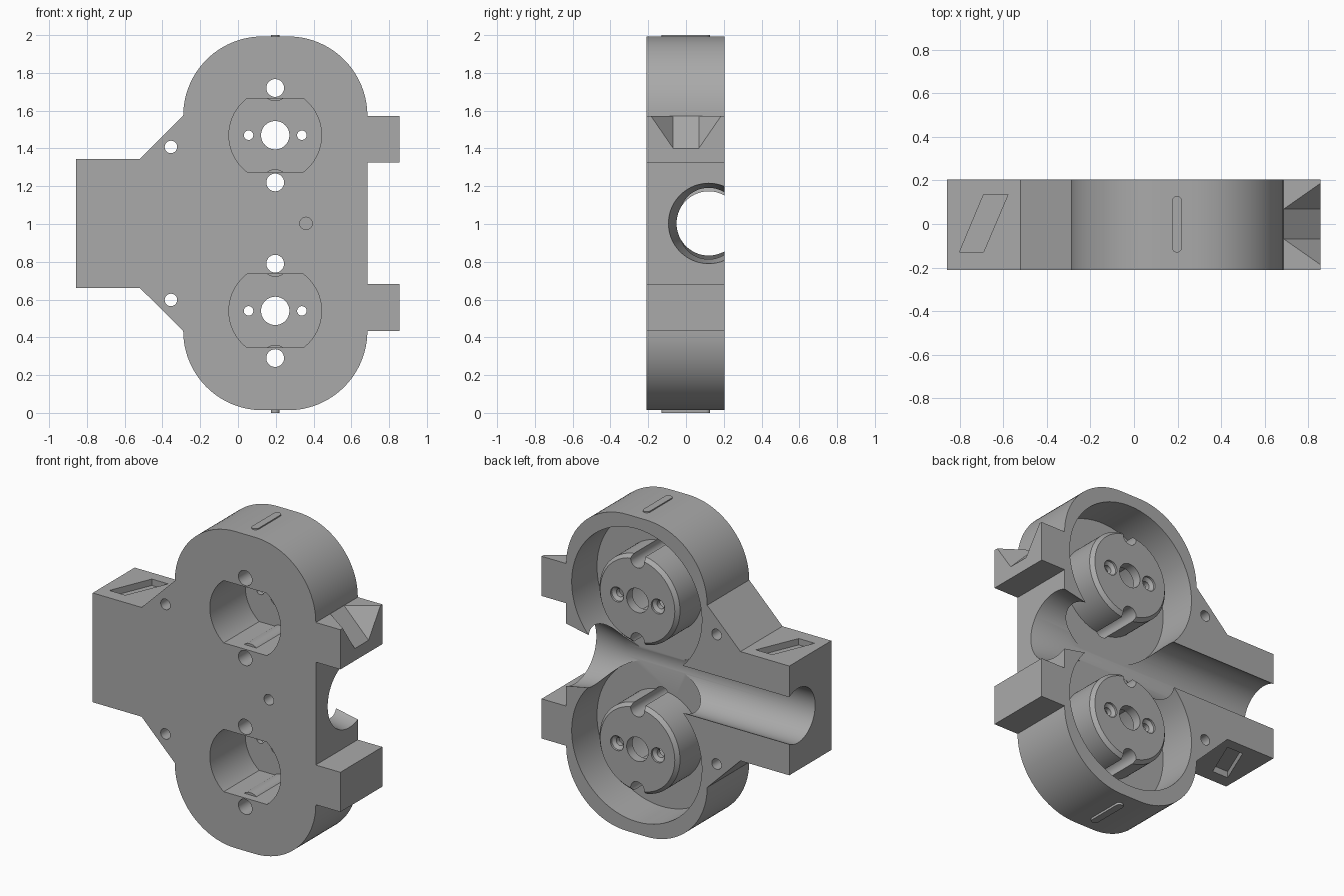
import bpy, bmesh
from math import cos, sin, pi, radians

if "Cube" in bpy.data.objects:
    bpy.data.objects.remove(bpy.data.objects["Cube"], do_unlink=True)

grey = bpy.data.materials.new("plain grey")
grey.use_nodes = True
grey.diffuse_color = (0.4, 0.4, 0.4, 1)
grey.node_tree.nodes["Principled BSDF"].inputs["Base Color"].default_value = (0.4, 0.4, 0.4, 1)

FRONT, BACK, MID = -0.21, 0.205, 1.0
CX = 0.197                      # shared centre line of both wheel pockets
WHEELS = (1.47, 0.54)           # pocket centre heights


def finish(name, bm):
    bmesh.ops.recalc_face_normals(bm, faces=bm.faces)
    mesh = bpy.data.meshes.new(name)
    bm.to_mesh(mesh)
    bm.free()
    mesh.materials.append(grey)
    obj = bpy.data.objects.new(name, mesh)
    bpy.context.collection.objects.link(obj)
    return obj


def loft(name, rings):
    """Solid through a list of matching point rings, capped at both ends."""
    bm = bmesh.new()
    rows = [[bm.verts.new(p) for p in ring] for ring in rings]
    n = len(rows[0])
    for a, b in zip(rows, rows[1:]):
        for i in range(n):
            j = (i + 1) % n
            bm.faces.new((a[i], a[j], b[j], b[i]))
    bm.faces.new(rows[0])
    bm.faces.new(rows[-1])
    return finish(name, bm)


def lathe(name, profile, a, b, axis="y", sides=64):
    """Round solid; profile is (radius, position along axis), a and b its centre."""
    rings = []
    for r, t in profile:
        ring = []
        for i in range(sides):
            u, v = a + r * cos(2 * pi * i / sides), b + r * sin(2 * pi * i / sides)
            ring.append((u, t, v) if axis == "y" else (t, u, v))
        rings.append(ring)
    return loft(name, rings)


def plate(name, pts, lo, hi, axis="y"):
    """Flat outline pulled along an axis."""
    if axis == "y":
        return loft(name, [[(x, t, z) for x, z in pts] for t in (lo, hi)])
    return loft(name, [[(x, y, t) for x, y in pts] for t in (lo, hi)])


def combine(target, tool, operation="DIFFERENCE"):
    mod = target.modifiers.new("combine", "BOOLEAN")
    mod.operation, mod.solver, mod.object = operation, "EXACT", tool
    bpy.context.view_layer.objects.active = target
    bpy.ops.object.modifier_apply(modifier=mod.name)
    bpy.data.objects.remove(tool, do_unlink=True)


def arc(cx, cz, r, start, end, steps=24):
    return [(cx + r * cos(radians(start + (end - start) * i / steps)),
             cz + r * sin(radians(start + (end - start) * i / steps))) for i in range(steps + 1)]


# Outer outline: upper half, then mirrored to the lower half
R = 0.42
upper = [(0.855, 1.325), (0.855, 1.573), (0.685, 1.573)]
upper = [(0.685, 1.325)] + upper + arc(0.265, 1.573, R, 0, 90)[1:] + arc(0.13, 1.573, R, 90, 180)
upper += [(-0.52, 1.345), (-0.858, 1.345)]
lower = [(x, 2.007 - z) for x, z in reversed(upper)]
housing = plate("housing", upper + lower, FRONT, BACK)

# Wheel pockets open at the back
for z in WHEELS:
    combine(housing, lathe("pocket", [(0.45, -0.045), (0.45, 0.3)], CX, z, sides=128))

# Shaft channel, flared at the tab end
combine(housing, lathe("channel", [(0.17, -1), (0.17, 0.45), (0.213, 0.686), (0.213, 0.75)],
                       0.12, 1.003, "x", 96))

for z in WHEELS:
    # Raised hub with a chamfered edge
    combine(housing, lathe("hub", [(0.278, -0.12), (0.278, 0.175), (0.258, 0.198)], CX, z, sides=96),
            "UNION")
    # Motor recess from the front: round with two flats and a rib along each flat
    half = arc(0, 0, 0.245, 52.7, -52.7, 32)
    outline = [(CX + x, z + h) for x, h in half] + [(CX - x, z - h) for x, h in half]
    recess = plate("recess", outline, -0.3, 0.14)
    for side in (-1, 1):
        combine(recess, lathe("rib", [(0.07, -0.16), (0.07, 0.2)], CX, z + side * 0.25, sides=32))
    combine(housing, recess)
    # Shaft hole, countersunk screw holes and long bolt holes
    combine(housing, lathe("shaft_hole", [(0.075, 0.05), (0.075, 0.3)], CX, z))
    for side in (-1, 1):
        combine(housing, lathe("screw_hole", [(0.025, 0.05), (0.025, 0.17), (0.046, 0.185), (0.046, 0.3)],
                               CX + side * 0.141, z, sides=32))
        combine(housing, lathe("bolt_hole", [(0.047, -0.3), (0.047, 0.3)], CX, z + side * 0.25, sides=40))

# Corner holes through the sloping shoulders, and a blind hole in the front
for z in (1.408, 0.598):
    combine(housing, lathe("corner_hole", [(0.033, -0.3), (0.033, 0.3)], -0.355, z, sides=32))
combine(housing, lathe("blind_hole", [(0.033, -0.3), (0.033, -0.1)], 0.36, 1.003, sides=32))

# Slanted pockets in the top and bottom of the side block
slant = [(-0.8, -0.128), (-0.69, -0.128), (-0.578, 0.135), (-0.69, 0.135)]
for lo, hi in ((1.305, 1.45), (0.55, 0.702)):
    combine(housing, plate("slant_pocket", slant, lo, hi, "z"))

# Sloped notch in the upper tab, running out to its end face
bm = bmesh.new()
for s in (-1, 1):
    for p in ((0.686, 0.068, 1.573), (0.856, 0.187, 1.573), (0.856, 0.068, 1.4),
              (0.686, 0.068, 1.65), (0.856, 0.187, 1.65), (0.9, 0.187, 1.65),
              (0.9, 0.187, 1.573), (0.9, 0.068, 1.4)):
        bm.verts.new((p[0], s * p[1], p[2]))
bmesh.ops.convex_hull(bm, input=bm.verts)
combine(housing, finish("tab_notch", bm))

# Small rounded keys on the top and bottom
key = arc(CX, 0.105, 0.023, 0, 180, 10) + arc(CX, -0.108, 0.023, 180, 360, 10)
parts = [housing,
         plate("top_key", key, 1.98, 2.0, "z"),
         plate("bottom_key", key, 0.0, 0.03, "z")]

for obj in parts:
    bpy.ops.object.select_all(action="DESELECT")
    obj.select_set(True)
    bpy.context.view_layer.objects.active = obj
    bpy.ops.object.shade_smooth_by_angle(angle=radians(25))
